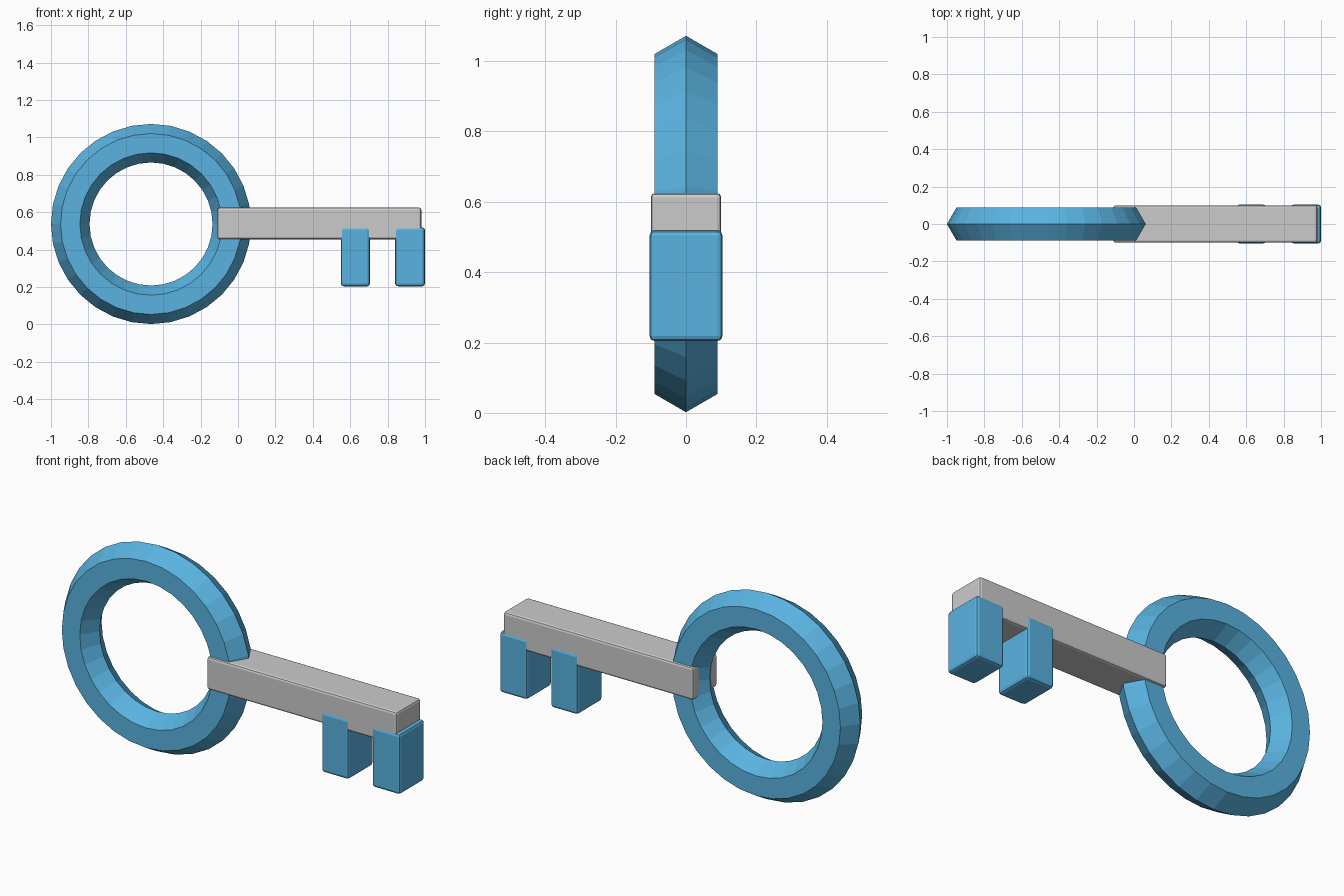
import bpy, bmesh
from math import cos, sin, tau

if "Cube" in bpy.data.objects:
    bpy.data.objects.remove(bpy.data.objects["Cube"])

blue = bpy.data.materials.new("blue")
blue.diffuse_color = (0.1, 0.45, 0.75, 1)
blue.use_nodes = True
blue.node_tree.nodes["Principled BSDF"].inputs["Base Color"].default_value = blue.diffuse_color


def finish(bm, name, mat=None):
    bmesh.ops.recalc_face_normals(bm, faces=bm.faces)
    me = bpy.data.meshes.new(name)
    bm.to_mesh(me)
    bm.free()
    ob = bpy.data.objects.new(name, me)
    bpy.context.collection.objects.link(ob)
    if mat:
        me.materials.append(mat)
    return ob


def box(name, lo, hi, bevel, mat=None):
    bm = bmesh.new()
    bmesh.ops.create_cube(bm, size=1)
    for v in bm.verts:
        v.co = [(a + b) / 2 + c * (b - a) for a, b, c in zip(lo, hi, v.co)]
    ob = finish(bm, name, mat)
    mod = ob.modifiers.new("bevel", "BEVEL")
    mod.width = bevel
    mod.segments = 2
    return ob


# Ring handle: hexagonal section swept round in the xz plane
N, M = 32, 6
bm = bmesh.new()
rings = []
for i in range(N):
    a = tau * i / N
    ring = []
    for j in range(M):
        b = tau * j / M
        r = 0.432 + 0.103 * cos(b)
        ring.append(bm.verts.new((-0.465 + r * cos(a), 0.103 * sin(b), 0.537 + r * sin(a))))
    rings.append(ring)
for i in range(N):
    p, q = rings[i], rings[(i + 1) % N]
    for j in range(M):
        k = (j + 1) % M
        bm.faces.new((p[j], p[k], q[k], q[j]))
finish(bm, "ring_handle", blue)

# Shaft
box("shaft", (-0.11, -0.1, 0.455), (0.98, 0.1, 0.625), 0.012)

# Teeth, slightly proud of the shaft
for name, x0, x1 in (("inner_tooth", 0.55, 0.706), ("end_tooth", 0.84, 1.0)):
    box(name, (x0, -0.104, 0.204), (x1, 0.104, 0.519), 0.015, blue)
